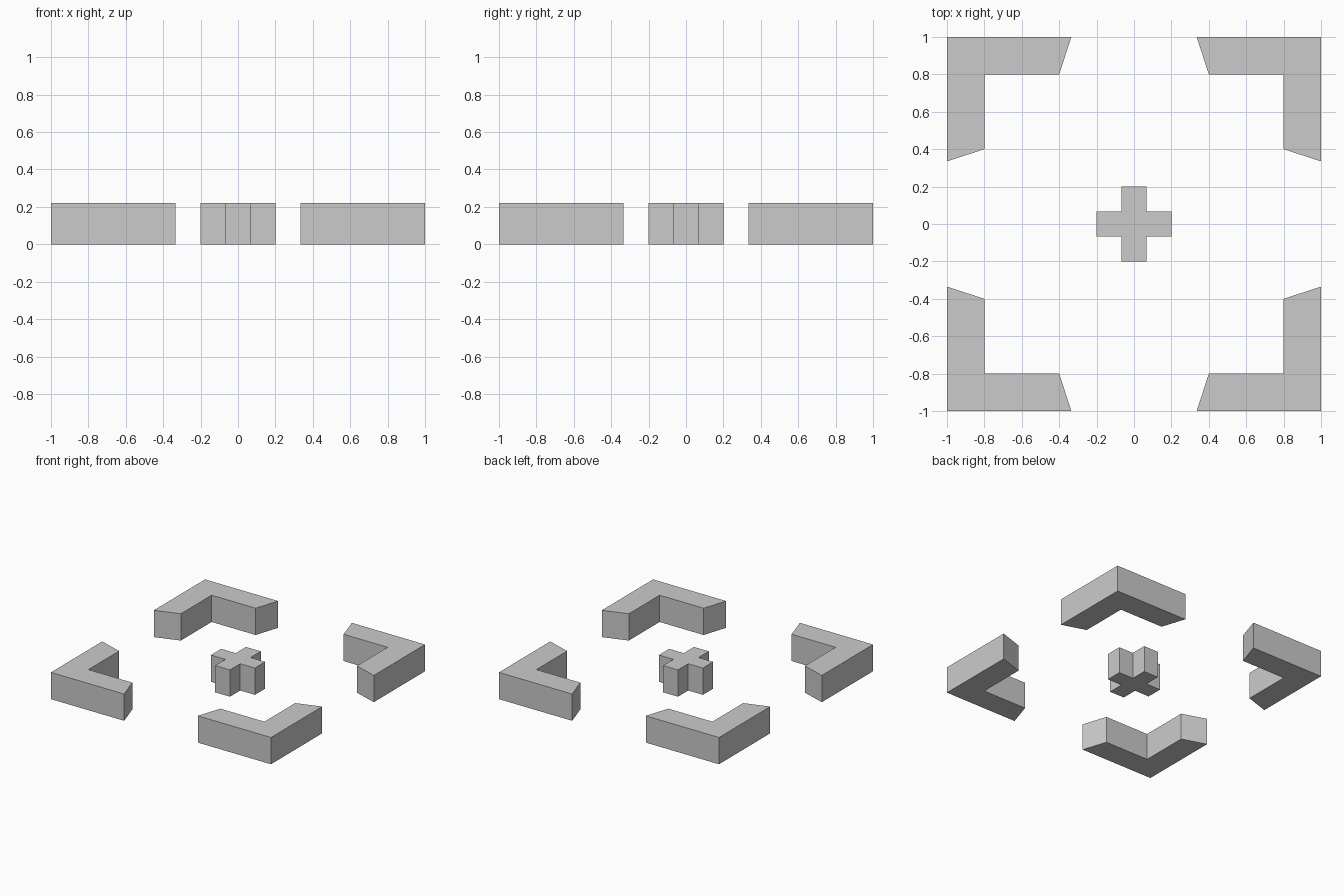
import bpy, bmesh, math
from mathutils import Matrix

if "Cube" in bpy.data.objects:
    bpy.data.objects.remove(bpy.data.objects["Cube"])

HEIGHT = 0.22


def extruded(name, profile, angle=0.0):
    """Closed prism from a flat outline, turned about the z axis."""
    bm = bmesh.new()
    face = bm.faces.new([bm.verts.new((x, y, 0)) for x, y in profile])
    top = bmesh.ops.extrude_face_region(bm, geom=[face], use_keep_orig=True)
    verts = [v for v in top["geom"] if isinstance(v, bmesh.types.BMVert)]
    bmesh.ops.translate(bm, verts=verts, vec=(0, 0, HEIGHT))
    bmesh.ops.recalc_face_normals(bm, faces=bm.faces)
    bm.transform(Matrix.Rotation(angle, 4, "Z"))
    mesh = bpy.data.meshes.new(name)
    bm.to_mesh(mesh)
    bm.free()
    obj = bpy.data.objects.new(name, mesh)
    bpy.context.collection.objects.link(obj)
    return obj


# Four L-shaped corner brackets with slanted ends
corner = [(1, 1), (0.335, 1), (0.4, 0.8), (0.8, 0.8), (0.8, 0.4), (1, 0.335)]
names = ["back_right", "back_left", "front_left", "front_right"]
for i, side in enumerate(names):
    extruded(f"corner_bracket_{side}", corner, i * math.pi / 2)

# Plus-shaped centre piece
a, b = 0.067, 0.2
arm = [(b, -a), (b, a), (a, a)]
cross = []
for i in range(4):
    c, s = round(math.cos(i * math.pi / 2)), round(math.sin(i * math.pi / 2))
    cross += [(c * x - s * y, s * x + c * y) for x, y in arm]
extruded("centre_cross", cross)
